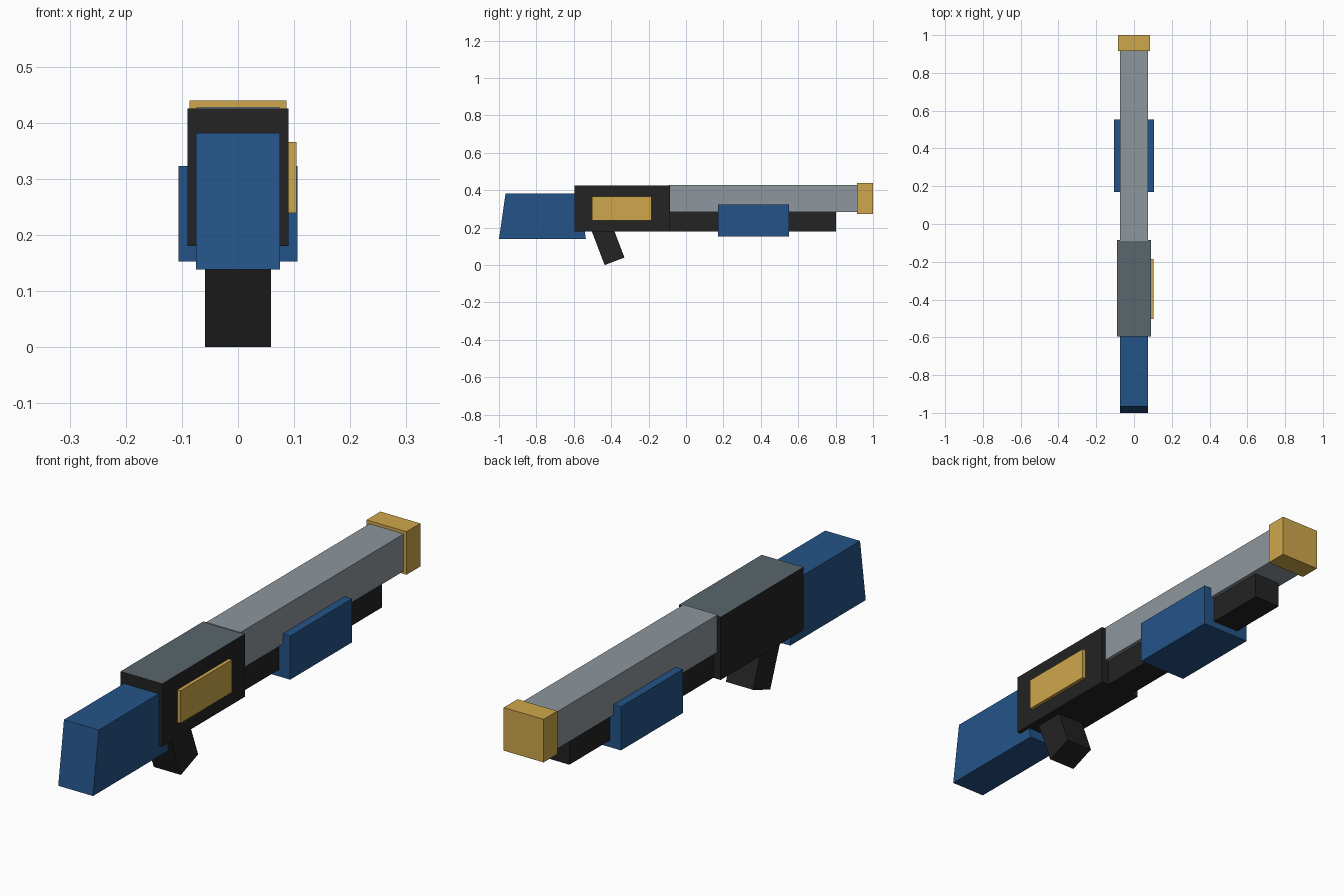
import bpy, bmesh

if "Cube" in bpy.data.objects:
    bpy.data.objects.remove(bpy.data.objects["Cube"])


def material(name, r, g, b):
    lin = lambda c: ((c / 255 + 0.055) / 1.055) ** 2.4 if c > 10 else c / 255 / 12.92
    m = bpy.data.materials.new(name)
    m.diffuse_color = (lin(r), lin(g), lin(b), 1)
    m.use_nodes = True
    m.node_tree.nodes["Principled BSDF"].inputs["Base Color"].default_value = m.diffuse_color
    return m


blue = material("blue", 36, 84, 136)
black = material("black", 35, 35, 35)
slate = material("slate", 90, 102, 108)
grey = material("steel grey", 142, 151, 157)
gold = material("gold", 206, 167, 76)


def extrude_x(name, profile, x0, x1, *mats):
    """Side profile of (y, z) points extruded from x0 to x1; a second material goes on upward faces."""
    bm = bmesh.new()
    face = bm.faces.new([bm.verts.new((x0, y, z)) for y, z in profile])
    ext = bmesh.ops.extrude_face_region(bm, geom=[face])
    bmesh.ops.translate(bm, vec=(x1 - x0, 0, 0),
                        verts=[v for v in ext["geom"] if isinstance(v, bmesh.types.BMVert)])
    bmesh.ops.recalc_face_normals(bm, faces=bm.faces)
    if len(mats) > 1:
        for f in bm.faces:
            f.material_index = int(f.normal.z > 0.9)
    me = bpy.data.meshes.new(name)
    bm.to_mesh(me)
    bm.free()
    for m in mats:
        me.materials.append(m)
    ob = bpy.data.objects.new(name, me)
    bpy.context.collection.objects.link(ob)
    return ob


def box(name, x0, x1, y0, y1, z0, z1, *mats):
    return extrude_x(name, [(y0, z0), (y1, z0), (y1, z1), (y0, z1)], x0, x1, *mats)


# Shoulder stock, wider at the bottom
extrude_x("stock", [(-1, 0.138), (-0.535, 0.138), (-0.57, 0.382), (-0.965, 0.382)],
          -0.075, 0.075, blue)

# Receiver with slate top, and plate on the right side only
box("receiver", -0.09, 0.09, -0.595, -0.085, 0.18, 0.425, black, slate)
box("side_plate", 0.08, 0.104, -0.502, -0.185, 0.239, 0.366, gold)

# Slanted grip
extrude_x("grip", [(-0.435, 0.0), (-0.329, 0.04), (-0.409, 0.25), (-0.515, 0.21)],
          -0.0585, 0.0585, black)

# Barrel, tube under it, sliding handguard and muzzle cap
box("barrel", -0.074, 0.074, -0.09, 0.93, 0.283, 0.428, grey)
box("magazine_tube", -0.0585, 0.0585, -0.09, 0.802, 0.18, 0.285, black)
box("handguard", -0.106, 0.106, 0.17, 0.552, 0.153, 0.323, blue)
box("muzzle_cap", -0.086, 0.086, 0.915, 1.0, 0.272, 0.44, gold)
